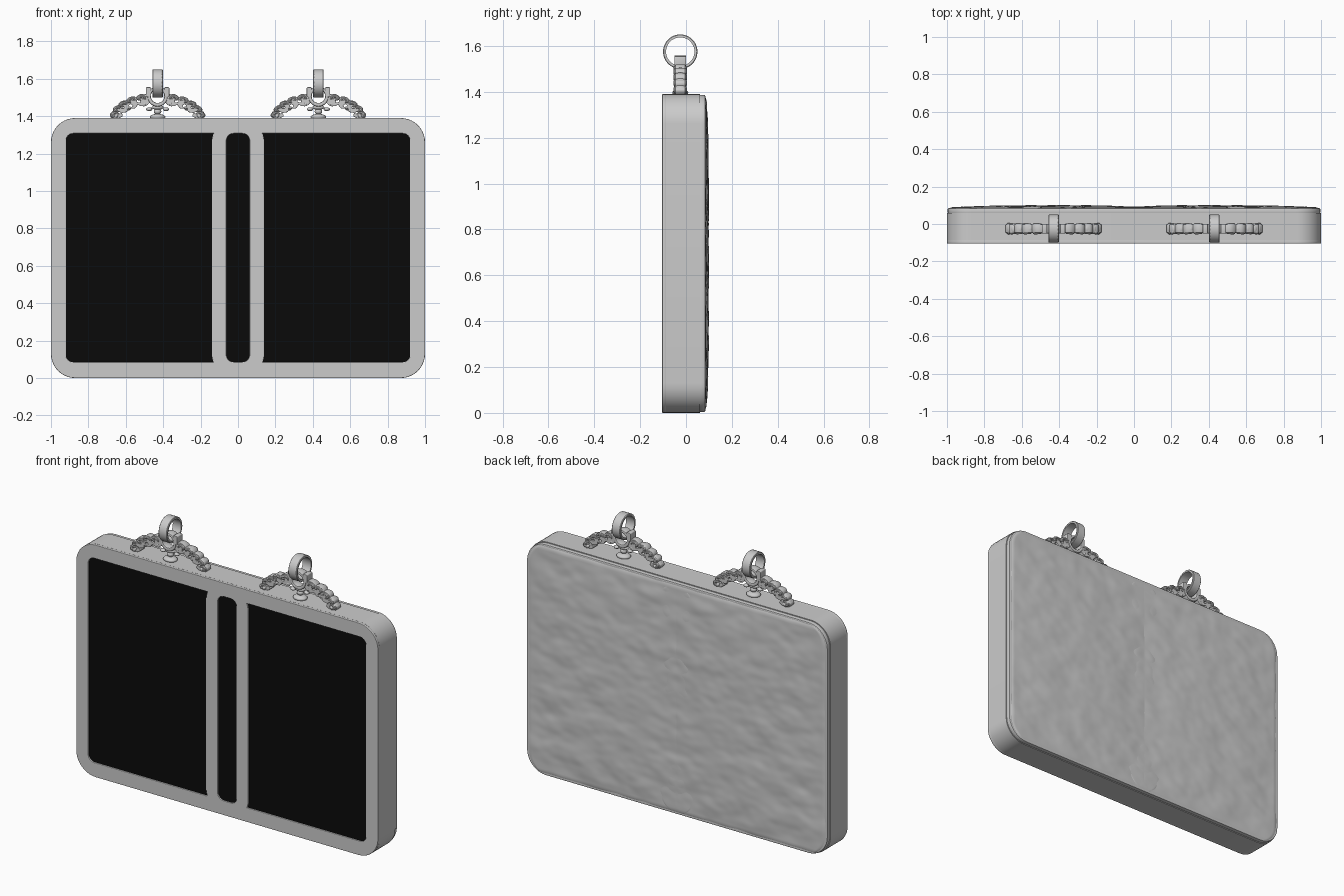
import bpy, bmesh
from math import sin, cos, pi, radians, sqrt
from mathutils import Vector, Matrix, noise

if "Cube" in bpy.data.objects:
    bpy.data.objects.remove(bpy.data.objects["Cube"])

BX, BY = 0.43, -0.025          # hanger centre in x and y


def finish(ob, mirror=True, angle=35):
    bpy.ops.object.select_all(action='DESELECT')
    ob.select_set(True)
    bpy.context.view_layer.objects.active = ob
    if ob.type == 'CURVE':
        bpy.ops.object.convert(target='MESH')
        ob = bpy.context.view_layer.objects.active
    bpy.ops.object.transform_apply(location=True, rotation=True, scale=True)
    bpy.ops.object.shade_smooth_by_angle(angle=radians(angle))
    if mirror:
        m = ob.modifiers.new("mirror", 'MIRROR')
        m.use_mirror_merge = False
    return ob


def plate(name, loops, y0, y1, bevel=0.0, mirror=True):
    """Flat XZ shape (outer loops with holes) extruded from y0 to y1."""
    cu = bpy.data.curves.new(name, 'CURVE')
    cu.dimensions, cu.fill_mode = '2D', 'BOTH'
    for pts in loops:
        sp = cu.splines.new('POLY')
        sp.points.add(len(pts) - 1)
        for p, (x, z) in zip(sp.points, pts):
            p.co = (x, z, 0, 1)
        sp.use_cyclic_u = True
    cu.extrude = (y1 - y0) / 2 - bevel
    cu.bevel_depth, cu.bevel_resolution, cu.offset = bevel, 1, -bevel
    ob = bpy.data.objects.new(name, cu)
    bpy.context.collection.objects.link(ob)
    ob.rotation_euler = (pi / 2, 0, 0)
    ob.location.y = (y0 + y1) / 2
    return finish(ob, mirror)


def rrect(x0, x1, z0, z1, r, n=10):
    pts = []
    for k, (cx, cz) in enumerate([(x1 - r, z1 - r), (x0 + r, z1 - r), (x0 + r, z0 + r), (x1 - r, z0 + r)]):
        for i in range(n + 1):
            a = pi / 2 * (k + i / n)
            pts.append((cx + r * cos(a), cz + r * sin(a)))
    return pts


def circle(x, z, r, n=32):
    return [(x + r * cos(2 * pi * i / n), z + r * sin(2 * pi * i / n)) for i in range(n)]


def mesh_object(name, bm, **kw):
    bmesh.ops.recalc_face_normals(bm, faces=bm.faces)
    me = bpy.data.meshes.new(name)
    bm.to_mesh(me)
    bm.free()
    ob = bpy.data.objects.new(name, me)
    bpy.context.collection.objects.link(ob)
    return finish(ob, **kw)


# Case body and inset back cover
plate("body", [rrect(-1, 1, 0, 1.39, 0.13)], -0.088, 0.06, mirror=False)
plate("back_cover", [rrect(-0.996, 0.996, 0.004, 1.386, 0.127)], 0.055, 0.085, 0.006, mirror=False)

# Two overlapping front frames around a black panel
plate("front_frame", [rrect(-1, 0.14, 0, 1.39, 0.13),
                      rrect(-0.92, 0.0625, 0.085, 1.308, 0.04)], -0.104, -0.086, 0.003)
panel = plate("black_panel", [rrect(-0.95, 0.95, 0.05, 1.34, 0.06)], -0.096, -0.08, mirror=False)
black = bpy.data.materials.new("black")
black.diffuse_color = (0.003, 0.003, 0.003, 1)
black.use_nodes = True
black.node_tree.nodes["Principled BSDF"].inputs["Base Color"].default_value = black.diffuse_color
panel.data.materials.append(black)

# Hammered back sheets, one pillow per half, overlapping in the middle
bm = bmesh.new()
NX, NZ, cx, hw, hz, r = 110, 130, -0.43, 0.56, 0.686, 0.12
rows = []
for j in range(NZ + 1):
    v = -1 + 2 * j / NZ
    d = max(0, abs(v) * hz - (hz - r))
    w = hw - r + sqrt(max(0, r * r - d * d))
    row = []
    for i in range(NX + 1):
        u = -1 + 2 * i / NX
        x, z = cx + u * w, 0.695 + v * hz
        dome = (1 - u ** 2) * (1 - v ** 4)
        p = Vector((x * 6, z * 9, 3.0))
        bump = noise.noise(p) * 0.0055 + noise.noise(p * 2.3) * 0.002
        edge = min(1, (1 - abs(u)) * 8, (1 - abs(v)) * 10)
        drop = -0.006 * (1 - min(1, edge * 4))
        row.append(bm.verts.new((x, 0.0875 + 0.011 * dome + bump * (0.4 + 0.6 * edge) + drop, z)))
    rows.append(row)
for a, b in zip(rows, rows[1:]):
    for i in range(NX):
        bm.faces.new((a[i], b[i], b[i + 1], a[i + 1]))
sheet = mesh_object("hammered_back", bm, angle=60)
if sheet.data.polygons[len(sheet.data.polygons) // 2].normal.y < 0:
    sheet.data.flip_normals()


# Filigree wings: a scalloped crescent with pierced openings
def arch(a, f, s=1):
    """Point at angle a, f = 0 on the inner and 1 on the outer arch."""
    return (-BX + s * (0.19 + 0.067 * f) * cos(a), 1.388 + (0.07 + 0.068 * f) * sin(a))


A0, A1, N = 0.02, 1.36, 60
for s, side in ((1, "inner"), (-1, "outer")):
    ts = [i / N for i in range(N + 1)]
    ang = lambda t: A0 + (A1 - A0) * t
    outline = [arch(ang(t), 0.86 + 0.16 * abs(sin(5 * pi * t)), s) for t in ts]
    outline += [arch(ang(t), 0.22 - 0.22 * abs(sin(4 * pi * t)), s) for t in reversed(ts)]
    holes = []
    for t, f, h in ((0.22, 0.38, 0.035), (0.42, 0.55, 0.03), (0.6, 0.33, 0.04), (0.8, 0.5, 0.035)):
        holes.append([arch(ang(t + h * cos(q)), f + 0.12 * sin(q) * (1 + 0.5 * cos(q)), s)
                      for q in [2 * pi * k / 14 for k in range(14)]])
    plate("filigree_wing_" + side, [outline] + holes, BY - 0.022, BY + 0.022, 0.003)

    # Raised curling scrolls on both faces of the wing
    cu = bpy.data.curves.new("filigree_scrolls_" + side, 'CURVE')
    cu.dimensions, cu.bevel_depth, cu.bevel_resolution = '3D', 0.008, 2
    cu.use_fill_caps = True
    for y in (BY - 0.022, BY + 0.022):
        for k in range(5):
            t0, f0 = 0.1 + 0.19 * k, (0.72 if k % 2 else 0.66)
            sp = cu.splines.new('POLY')
            sp.points.add(17)
            for i, p in enumerate(sp.points):
                q = i / 17
                rad = 1 - 0.75 * q
                th = -0.6 + 5.2 * q
                x, z = arch(ang(t0 + 0.085 * rad * cos(th)), f0 + 0.24 * rad * sin(th), s)
                p.co = (x, y, z, 1)
                p.radius = 0.55 + 0.5 * sin(pi * q)
    ob = bpy.data.objects.new(cu.name, cu)
    bpy.context.collection.objects.link(ob)
    finish(ob)

    # Leaf lobes through the wing, thickest at the tip
    bm = bmesh.new()
    for t, f, size, dy in ((0.03, 0.5, 0.024, 0.031), (0.14, 0.78, 0.021, 0.029), (0.33, 0.8, 0.02, 0.027),
                           (0.52, 0.8, 0.02, 0.026), (0.72, 0.78, 0.022, 0.026), (0.92, 0.7, 0.024, 0.026),
                           (0.9, 0.2, 0.018, 0.025), (0.5, 0.12, 0.012, 0.025)):
        x, z = arch(ang(t), f, s)
        bmesh.ops.create_uvsphere(bm, u_segments=14, v_segments=8, radius=1, matrix=Matrix.Translation((x, BY, max(z, 1.4)))
                                  @ Matrix.Rotation(s * (0.9 - 0.7 * t), 4, 'Y')
                                  @ Matrix.Diagonal((size, dy, size * 0.6, 1)))
    mesh_object("filigree_leaves_" + side, bm, angle=60)

# Loop joining the wings, with a small shoulder block
plate("hanger_loop", [circle(-BX, 1.505, 0.054), circle(-BX, 1.507, 0.036)], BY - 0.026, BY + 0.026, 0.006)
for sx in (-1, 1):
    x = -BX + sx * 0.049
    plate("loop_shoulder", [rrect(x - 0.014, x + 0.014, 1.505, 1.555, 0.006, 3)], BY - 0.026, BY + 0.026, 0.003)

# Round foot button and bead cluster under the arch
bm = bmesh.new()
for dx, z, rx, ry, rz in ((0, 1.396, 0.042, 0.035, 0.016), (0, 1.425, 0.02, 0.018, 0.016),
                          (0, 1.447, 0.032, 0.022, 0.013), (-0.045, 1.437, 0.017, 0.018, 0.01),
                          (0.045, 1.437, 0.017, 0.018, 0.01)):
    bmesh.ops.create_uvsphere(bm, u_segments=20, v_segments=10, radius=1,
                              matrix=Matrix.Translation((-BX + dx, BY, z)) @ Matrix.Diagonal((rx, ry, rz, 1)))
mesh_object("foot_button", bm, angle=60)

# Flat band ring turned about the x axis
bm = bmesh.new()
prof = [(-0.028, 0.062), (-0.028, 0.072), (-0.025, 0.075), (0.025, 0.075), (0.028, 0.072), (0.028, 0.062)]
vs = [bm.verts.new((-BX + x, BY, 1.575 + rr)) for x, rr in prof]
es = [bm.edges.new((vs[i], vs[(i + 1) % 6])) for i in range(6)]
bmesh.ops.spin(bm, geom=vs + es, cent=(-BX, BY, 1.575), axis=(1, 0, 0), angle=2 * pi, steps=48, use_merge=True)
bmesh.ops.remove_doubles(bm, verts=bm.verts, dist=1e-5)
mesh_object("hanging_ring", bm)
